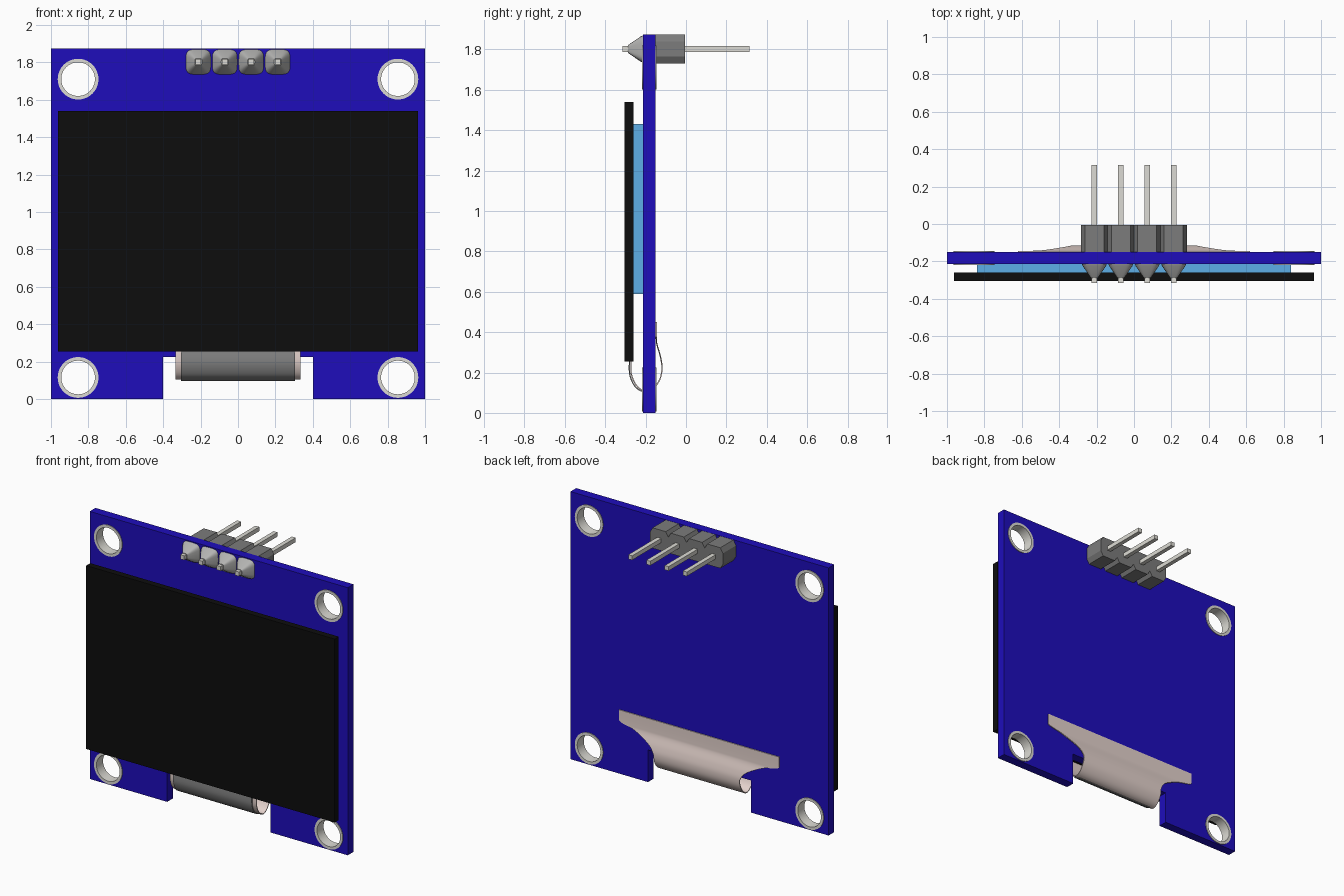
import bpy, bmesh, math

if "Cube" in bpy.data.objects:
    bpy.data.objects.remove(bpy.data.objects["Cube"])


def material(name, rgb):
    m = bpy.data.materials.new(name)
    m.diffuse_color = (*rgb, 1)
    m.use_nodes = True
    m.node_tree.nodes["Principled BSDF"].inputs["Base Color"].default_value = m.diffuse_color
    return m


BLUE = material("board_blue", (0.013, 0.004, 0.5))
BLACK = material("glass_black", (0.004, 0.004, 0.004))
SKY = material("pad_blue", (0.11, 0.43, 0.8))
SILVER = material("silver", (0.72, 0.71, 0.66))
DARK = material("header_grey", (0.2, 0.2, 0.2))
GREY = material("solder_grey", (0.45, 0.45, 0.44))
COVER = material("cover_grey", (0.24, 0.24, 0.24))
FILM = material("film", (0.78, 0.65, 0.61))


def activate(ob):
    bpy.ops.object.select_all(action='DESELECT')
    ob.select_set(True)
    bpy.context.view_layer.objects.active = ob


def smooth(ob):
    activate(ob)
    bpy.ops.object.shade_smooth_by_angle(angle=math.radians(35))


def plate(name, loops, y0, y1, mat):
    """Filled x-z outline (first loop) with holes (other loops), from y0 to y1."""
    cu = bpy.data.curves.new(name, 'CURVE')
    cu.dimensions, cu.fill_mode, cu.extrude = '2D', 'BOTH', (y1 - y0) / 2
    for loop in loops:
        s = cu.splines.new('POLY')
        s.points.add(len(loop) - 1)
        for p, (x, z) in zip(s.points, loop):
            p.co = (x, z, 0, 1)
        s.use_cyclic_u = True
    ob = bpy.data.objects.new(name, cu)
    bpy.context.collection.objects.link(ob)
    ob.rotation_euler.x = math.pi / 2
    ob.location.y = (y0 + y1) / 2
    cu.materials.append(mat)
    activate(ob)
    bpy.ops.object.convert(target='MESH')
    ob = bpy.context.object
    bm = bmesh.new()
    bm.from_mesh(ob.data)
    bmesh.ops.remove_doubles(bm, verts=bm.verts, dist=1e-5)
    bmesh.ops.recalc_face_normals(bm, faces=bm.faces)
    bm.to_mesh(ob.data)
    bm.free()
    activate(ob)
    bpy.ops.object.shade_flat()
    return ob


def rect(x0, x1, z0, z1):
    return [(x0, z0), (x1, z0), (x1, z1), (x0, z1)]


def circle(cx, cz, r, n=48):
    return [(cx + r * math.cos(2 * math.pi * i / n), cz + r * math.sin(2 * math.pi * i / n))
            for i in range(n)]


def loft(name, rings, mat, cap=True, closed=True):
    """Skin a list of equal-length point rows."""
    bm = bmesh.new()
    rows = [[bm.verts.new(p) for p in r] for r in rings]
    n = len(rows[0])
    for a, b in zip(rows, rows[1:]):
        for i in range(n if closed else n - 1):
            j = (i + 1) % n
            bm.faces.new((a[i], a[j], b[j], b[i]))
    if cap:
        bm.faces.new(rows[0])
        bm.faces.new(rows[-1])
    bmesh.ops.recalc_face_normals(bm, faces=bm.faces)
    me = bpy.data.meshes.new(name)
    bm.to_mesh(me)
    bm.free()
    me.materials.append(mat)
    ob = bpy.data.objects.new(name, me)
    bpy.context.collection.objects.link(ob)
    return ob


def spline(pts, steps=6):
    """Catmull-Rom samples through the points."""
    out = []
    ext = [pts[0]] + pts + [pts[-1]]
    for a, b, c, d in zip(ext, ext[1:], ext[2:], ext[3:]):
        for k in range(steps):
            t = k / steps
            out.append(tuple(0.5 * (2 * q + (r - p) * t + (2 * p - 5 * q + 4 * r - s) * t * t
                                    + (3 * q - p - 3 * r + s) * t ** 3)
                             for p, q, r, s in zip(a, b, c, d)))
    return out + [pts[-1]]


def ribbon(name, path, thickness, mat):
    """Sheet along (y, z, half width) points."""
    rows = [[(min(w, 0.62) * f, y, z) for f in (-1, -0.5, 0, 0.5, 1)] for y, z, w in spline(path)]
    ob = loft(name, rows, mat, cap=False, closed=False)
    mod = ob.modifiers.new("thickness", 'SOLIDIFY')
    mod.thickness, mod.offset = thickness, 0
    activate(ob)
    bpy.ops.object.modifier_apply(modifier=mod.name)
    smooth(ob)


# Circuit board with bottom notch and four mounting holes
F, B = -0.213, -0.15
holes = [(sx * 0.855, z) for sx in (-1, 1) for z in (0.115, 1.71)]
outline = [(-1, 0), (-0.4, 0), (-0.4, 0.225), (0.4, 0.225), (0.4, 0), (1, 0), (1, 1.875), (-1, 1.875)]
plate("circuit_board", [outline] + [circle(x, z, 0.1) for x, z in holes], F, B, BLUE)
for x, z in holes:
    smooth(plate("hole_ring", [circle(x, z, 0.109), circle(x, z, 0.09)], F - 0.005, B + 0.005, SILVER))

# Display glass and the pad behind it
plate("display_glass", [rect(-0.963, 0.963, 0.255, 1.54)], -0.305, -0.26, BLACK)
plate("backing_pad", [rect(-0.84, 0.84, 0.59, 1.43)], -0.26, F, SKY)

# Pin header: chamfered blocks, pins and solder cones
P, Z = 0.1413, 1.802
for i in range(4):
    x = (i - 1.5) * P
    hw, hh, cx, cz = P / 2, 0.072, 0.02, 0.034
    octagon = [(x - hw, Z - hh + cz), (x - hw + cx, Z - hh), (x + hw - cx, Z - hh), (x + hw, Z - hh + cz),
               (x + hw, Z + hh - cz), (x + hw - cx, Z + hh), (x - hw + cx, Z + hh), (x - hw, Z + hh - cz)]
    plate("header_block", [octagon], B, -0.005, DARK)
    plate("header_pin", [rect(x - 0.015, x + 0.015, Z - 0.015, Z + 0.015)], -0.315, 0.315, SILVER)
    rings = []
    for y, h in ((F, 0.067), (-0.225, 0.062), (-0.288, 0.019)):
        ring = []
        for k in range(32):
            c, s = math.cos(k * math.pi / 16), math.sin(k * math.pi / 16)
            ring.append((x + math.copysign(abs(c) ** 0.5, c) * h, y,
                         Z + math.copysign(abs(s) ** 0.5, s) * h))
        rings.append(ring)
    smooth(loft("solder_cone", rings, GREY))

# Flexible cable wrapping under the notch and flaring onto the back
ribbon("flex_cable", [(-0.272, 0.258, 0.335), (-0.27, 0.19, 0.335), (-0.243, 0.133, 0.335),
                      (-0.2, 0.106, 0.335), (-0.16, 0.122, 0.335), (-0.128, 0.17, 0.335),
                      (-0.119, 0.225, 0.336), (-0.127, 0.28, 0.38), (-0.144, 0.34, 0.50),
                      (-0.147, 0.375, 0.62), (-0.147, 0.45, 0.62)], 0.006, FILM)
ribbon("cable_cover", [(-0.28, 0.258, 0.305), (-0.278, 0.188, 0.305),
                       (-0.249, 0.127, 0.305), (-0.2, 0.1, 0.305)], 0.006, COVER)
